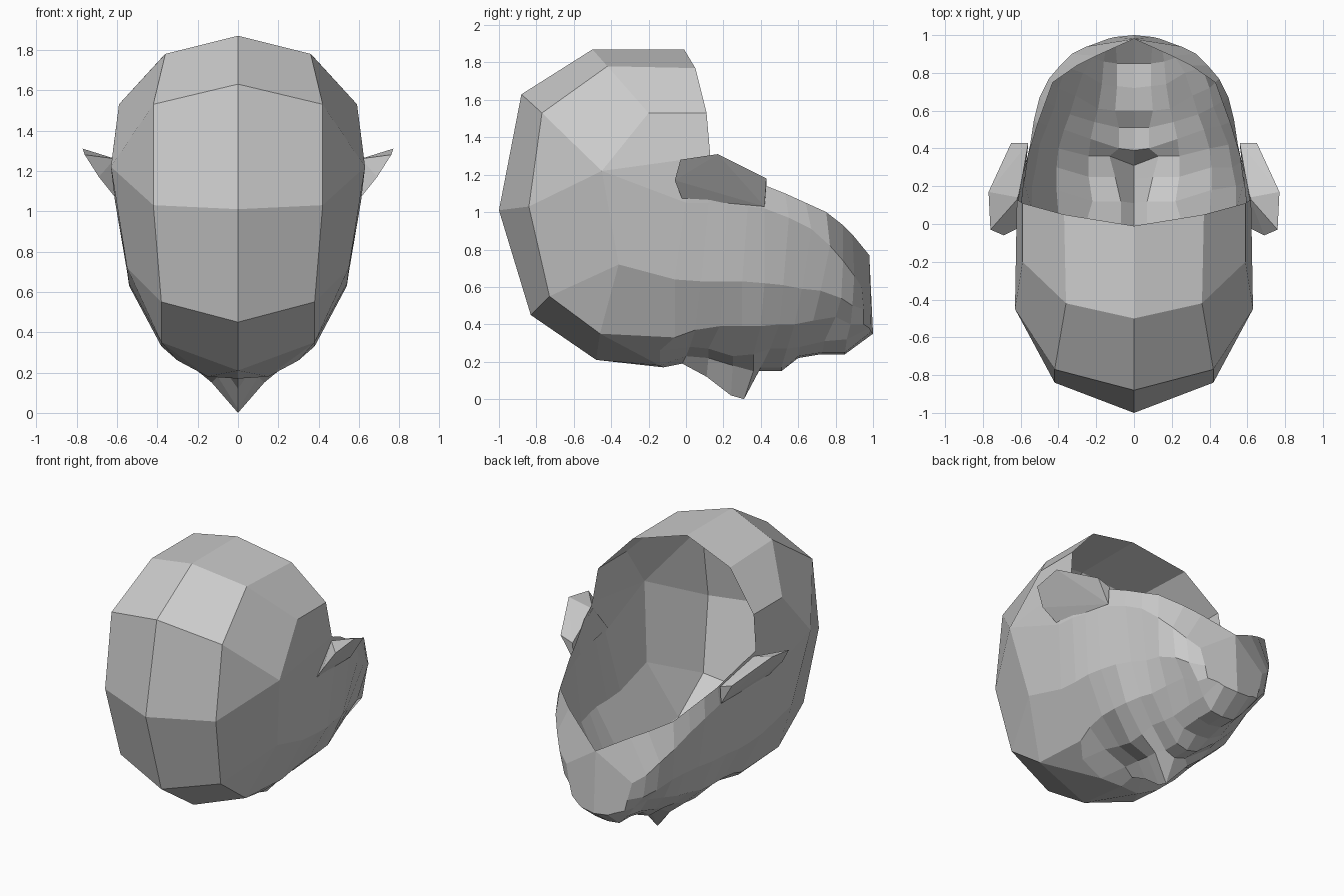
import bpy, bmesh


def finish(bm, name):
    bmesh.ops.remove_doubles(bm, verts=bm.verts, dist=0.002)
    bmesh.ops.recalc_face_normals(bm, faces=bm.faces)
    mesh = bpy.data.meshes.new(name)
    bm.to_mesh(mesh)
    bm.free()
    ob = bpy.data.objects.new(name, mesh)
    bpy.context.collection.objects.link(ob)
    mod = ob.modifiers.new("mirror", 'MIRROR')
    mod.use_clip = True
    mod.merge_threshold = 0.002
    return ob


def loft(bm, rows):
    for a, b in zip(rows, rows[1:]):
        for i in range(len(a) - 1):
            quad = [a[i], a[i + 1], b[i + 1], b[i]]
            bm.faces.new(quad)


def points(bm, coords):
    return [bm.verts.new(c) for c in coords]


bm = bmesh.new()

# cranium: centre line, quarter line and side points, nape to forehead
centre = points(bm, [(0, -.01, 1.87), (0, -.5, 1.87), (0, -.88, 1.63),
                     (0, -1, 1.01), (0, -.83, .45), (0, -.48, .21)])
quarter = points(bm, [(.37, .05, 1.77), (.36, -.42, 1.78), (.42, -.77, 1.53),
                      (.42, -.84, 1.03), (.38, -.73, .55), (.38, -.46, .35)])
nape, upper, temple, low = points(bm, [(.59, .11, 1.53), (.59, -.2, 1.53),
                                       (.63, -.45, 1.22), (.55, -.36, .72)])
loft(bm, [centre, quarter])

# face cross-sections, brow to chin: centre, nose flank, cheek, outer cheek
face = [
    [(0, -.12, .17), (.15, -.14, .18), (.3, -.14, .26), (.38, -.06, .33)],
    [(0, -.02, .19), (.07, 0, .23), (.25, .02, .28), (.4, .05, .37)],
    [(0, .11, .12), (.07, .12, .22), (.22, .12, .27), (.41, .18, .39)],
    [(0, .24, .02), (.1, .25, .18), (.24, .25, .23), (.41, .3, .39)],
    [(0, .31, 0), (.13, .36, .15), (.24, .36, .24), (.4, .4, .39)],
    [(0, .39, .15), (.08, .4, .17), (.23, .45, .27), (.37, .5, .4)],
    [(0, .51, .15), (.08, .51, .17), (.21, .54, .27), (.34, .58, .4)],
    [(0, .6, .22), (.1, .6, .23), (.19, .61, .28), (.31, .68, .42)],
    [(0, .72, .24), (.09, .73, .25), (.17, .74, .31), (.27, .8, .44)],
    [(0, .85, .24), (.09, .85, .25), (.16, .86, .32), (.22, .88, .4)],
    [(0, 1, .35), (.1, .99, .36), (.14, .98, .38), (.2, .95, .4)],
]
# jaw cross-sections on the same stations: side, jawline, neck rim
jaw = [
    [(.54, -.06, .64), (.61, 0, 1.05), (.62, .13, 1.3)],
    [(.54, .08, .63), (.6, .12, 1.05), (.61, .16, 1.28)],
    [(.54, .2, .63), (.58, .22, 1.04), (.59, .26, 1.24)],
    [(.52, .3, .63), (.57, .33, 1.03), (.56, .36, 1.18)],
    [(.5, .42, .62), (.55, .42, 1.02), (.54, .43, 1.14)],
    [(.46, .52, .61), (.53, .55, .97), (.51, .53, 1.1)],
    [(.42, .62, .59), (.5, .67, .91), (.47, .64, 1.05)],
    [(.4, .72, .58), (.45, .77, .82), (.43, .75, 1)],
    [(.36, .83, .54), (.39, .84, .74), (.3, .84, .93)],
    [(.3, .89, .5), (.33, .9, .66), (.2, .89, .88)],
    [(.22, .95, .48), (.25, .94, .6), (0, .98, .77)],
]
rows = [points(bm, f + j) for f, j in zip(face, jaw)]
loft(bm, rows)
bm.faces.new(rows[-1])  # underside of chin

# side of the skull and forehead joined to the brow
q, brow = quarter, rows[0]
side, jaw_top, rim = brow[4:]
for f in ([q[0], q[1], upper, nape], [q[1], q[2], temple, upper],
          [q[2], q[3], temple], [q[3], q[4], low, temple],
          [q[4], q[5], low], [q[5], brow[3], side, low],
          [low, side, jaw_top, temple], [temple, jaw_top, rim],
          [temple, rim, nape, upper],
          [centre[5], q[5], brow[1], brow[0]],
          [q[5], brow[3], brow[2], brow[1]]):
    bm.faces.new(f)
finish(bm, "head")

# ears
bm = bmesh.new()
ear = points(bm, [(.65, .43, 1.18), (.77, .17, 1.31), (.76, -.03, 1.28),
                  (.69, -.06, 1.17), (.61, -.02, 1.07), (.56, .42, 1.03),
                  (.56, .43, 1.15), (.61, .14, 1.26)])
bmesh.ops.convex_hull(bm, input=ear)
ears = finish(bm, "ears")
